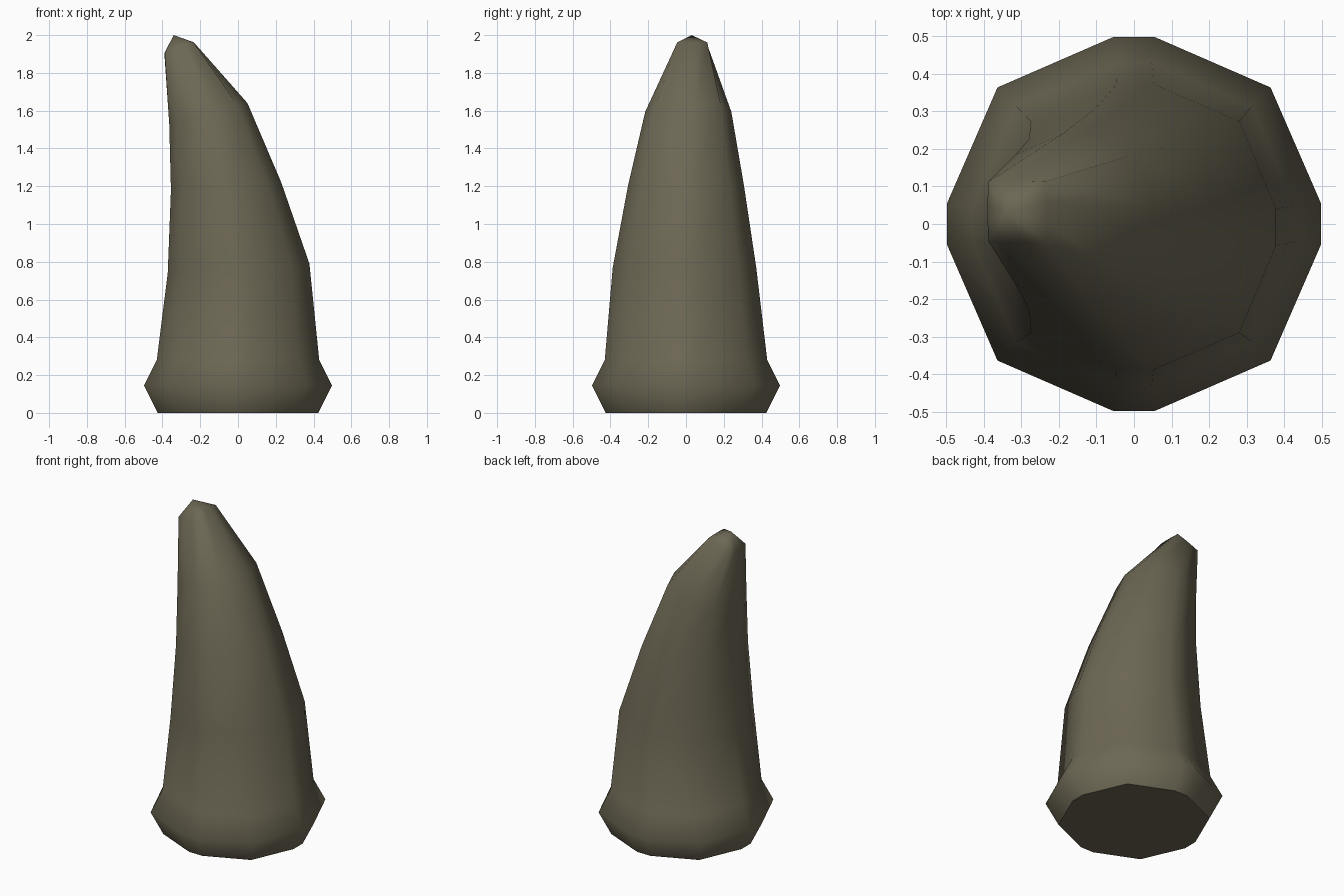
import bpy, bmesh
from mathutils import Vector

if "Cube" in bpy.data.objects:
    bpy.data.objects.remove(bpy.data.objects["Cube"])

# One flat colour for the whole horn
mat = bpy.data.materials.new("dull olive horn")
mat.diffuse_color = (0.15, 0.135, 0.088, 1)
mat.use_nodes = True
mat.node_tree.nodes["Principled BSDF"].inputs["Base Color"].default_value = mat.diffuse_color

# Rings: centre x, centre y, half width x, half width y, z left, z right, corner factor, flat factor
rings = [
    (0.00, 0.00, 0.425, 0.425, 0.00, 0.00, 0.73, 0.11),
    (0.00, 0.00, 0.498, 0.498, 0.145, 0.145, 0.73, 0.11),
    (0.00, 0.00, 0.43, 0.43, 0.28, 0.28, 0.73, 0.11),
    (0.003, -0.008, 0.375, 0.38, 0.74, 0.79, 0.74, 0.13),
    (-0.063, 0.00, 0.292, 0.307, 1.18, 1.22, 0.74, 0.14),
    (-0.157, 0.012, 0.207, 0.228, 1.53, 1.64, 0.76, 0.16),
    (-0.312, 0.033, 0.078, 0.082, 1.905, 1.962, 0.97, 0.3),
]
apex = Vector((-0.34, 0.03, 2.0))


def outline(c, f):
    """Twelve-sided section: short flats on the axes, points on the diagonals."""
    pts = []
    x, y = 1, 0
    for _ in range(4):
        for a, b in ((1, -f), (1, f), (c, c)):
            pts.append((x * a - y * b, y * a + x * b))
        x, y = -y, x
    return pts


bm = bmesh.new()
loops = []
for cx, cy, rx, ry, zl, zr, c, f in rings:
    loops.append([bm.verts.new((cx + rx * u, cy + ry * v,
                                zl + (zr - zl) * (u + 1) / 2))
                  for u, v in outline(c, f)])

# Side walls
for lo, hi in zip(loops, loops[1:]):
    for i in range(12):
        j = (i + 1) % 12
        bm.faces.new((lo[i], lo[j], hi[j], hi[i])).smooth = True

# Blunt tip
tip = bm.verts.new(apex)
for i in range(12):
    bm.faces.new((loops[-1][i], loops[-1][(i + 1) % 12], tip)).smooth = True

# Flat base
bm.faces.new(loops[0][::-1]).smooth = False

bmesh.ops.recalc_face_normals(bm, faces=bm.faces[:])
mesh = bpy.data.meshes.new("curved_horn")
bm.to_mesh(mesh)
bm.free()
mesh.materials.append(mat)
horn = bpy.data.objects.new("curved_horn", mesh)
bpy.context.collection.objects.link(horn)
